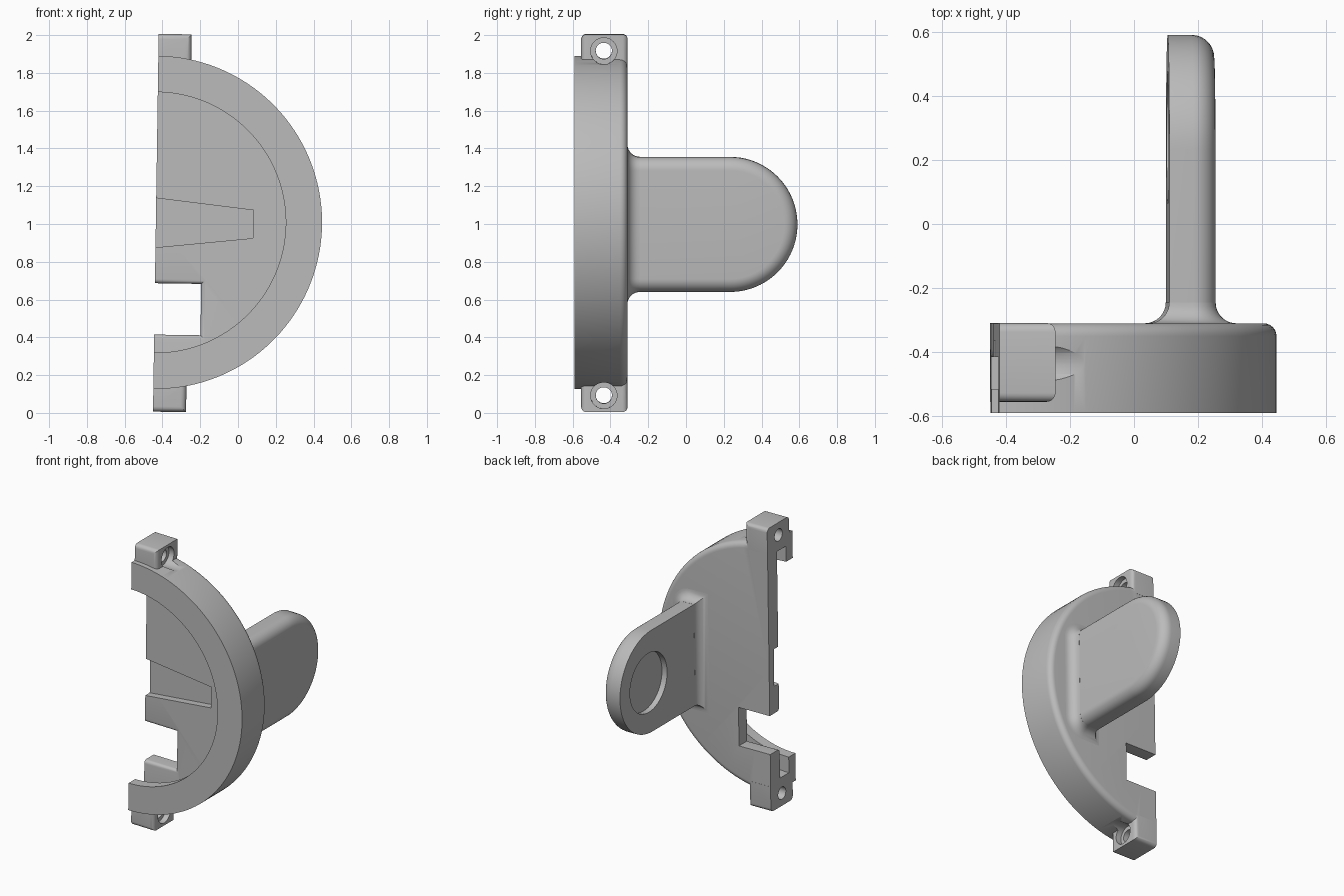
import bpy
import bmesh
from math import sin, cos, pi, radians
from mathutils import Matrix, Vector

cube = bpy.data.objects.get("Cube")
if cube:
    bpy.data.objects.remove(cube, do_unlink=True)

grey = bpy.data.materials.new("light_grey")
grey.use_nodes = True
GREY = (0.5, 0.5, 0.5, 1)
grey.diffuse_color = GREY
grey.node_tree.nodes["Principled BSDF"].inputs["Base Color"].default_value = GREY

CUT_X, BACK, PLATE_FRONT, RIM_FRONT = -0.435, -0.31, -0.415, -0.59
TAB_X0, TAB_X1, TAB_R = 0.105, 0.25, 0.357


def finish(name, bm):
    bmesh.ops.recalc_face_normals(bm, faces=bm.faces)
    mesh = bpy.data.meshes.new(name)
    bm.to_mesh(mesh)
    bm.free()
    mesh.materials.append(grey)
    obj = bpy.data.objects.new(name, mesh)
    bpy.context.collection.objects.link(obj)
    return obj


def loft_mesh(rings):
    """Skin a stack of matching rings and cap both ends."""
    bm = bmesh.new()
    rows = [[bm.verts.new(p) for p in ring] for ring in rings]
    n = len(rows[0])
    for a, b in zip(rows, rows[1:]):
        for i in range(n):
            j = (i + 1) % n
            bm.faces.new((a[i], a[j], b[j], b[i]))
    bm.faces.new(rows[0])
    bm.faces.new(rows[-1])
    bmesh.ops.recalc_face_normals(bm, faces=bm.faces)
    return bm


def box_mesh(x0, x1, y0, y1, z0, z1):
    return loft_mesh([[(x0, y, z0), (x1, y, z0), (x1, y, z1), (x0, y, z1)] for y in (y0, y1)])


def lathe(name, profile, centre, axis, steps):
    """Revolve (radius, distance along axis) points about the x or y axis."""
    bm = bmesh.new()
    c = Vector(centre)
    along = Vector((1, 0, 0)) if axis == "X" else Vector((0, 1, 0))
    out = Vector((0, sin(0.01), cos(0.01))) if axis == "X" else Vector((sin(0.01), 0, cos(0.01)))
    vs = [bm.verts.new(c + along * a + out * r) for r, a in profile]
    es = [bm.edges.new(pair) for pair in zip(vs, vs[1:])]
    bmesh.ops.spin(bm, geom=vs + es, cent=c, axis=along, angle=2 * pi, steps=steps, use_merge=True)
    bmesh.ops.remove_doubles(bm, verts=bm.verts, dist=1e-5)
    return finish(name, bm)


def boolean(target, tools, operation):
    for tool in tools:
        mod = target.modifiers.new("bool", "BOOLEAN")
        mod.operation, mod.solver, mod.object = operation, "EXACT", tool
        bpy.context.view_layer.objects.active = target
        bpy.ops.object.modifier_apply(modifier=mod.name)


def rounded_rect(y, o):
    """Tab cross-section at depth y grown by o, rounded on the outer side."""
    x0, x1, z0, z1 = TAB_X0 - o, TAB_X1 + o, 1 - TAB_R - o, 1 + TAB_R + o
    r = 0.07 + o
    ring = [(x0, y, z1), (x0, y, z0)]
    for cz, start in ((z0 + r, -pi / 2), (z1 - r, 0)):
        for i in range(9):
            t = start + i * pi / 16
            ring.append((x1 - r + r * cos(t), y, cz + r * sin(t)))
    return ring


# Round dish: back plate with an undercut front lip
edge_r = 0.04
profile = [(0, PLATE_FRONT), (0.80, PLATE_FRONT), (0.80, -0.515), (0.69, -0.515),
           (0.69, RIM_FRONT), (0.882, RIM_FRONT)]
profile += [(0.842 + edge_r * cos(t), BACK - edge_r + edge_r * sin(t))
            for t in [i * pi / 12 for i in range(7)]]
profile.append((0, BACK))
dish = lathe("half_dish", profile, (CUT_X - 0.002, 0, 1.002), "Y", 144)

# Screw lugs at both ends of the straight side
lugs, screws = [], []
for side in (1, -1):
    bm = box_mesh(-0.5, -0.26, -0.555, BACK + 0.001, 1.82, 2.0)
    rounded = []
    for e in bm.edges:
        a, b = (v.co for v in e.verts)
        top = min(a.z, b.z) > 1.99 and abs(a.x - b.x) > 0.1
        upright = min(a.x, b.x) > -0.27 and abs(a.z - b.z) > 0.1
        if top or upright:
            rounded.append(e)
    bmesh.ops.bevel(bm, geom=rounded, offset=0.028, segments=5, profile=0.5, affect="EDGES")
    for v in bm.verts:
        v.co.z = 1 + side * (v.co.z - 1)
    lugs.append(finish("lug", bm))
    screws.append(lathe("screw_cutter",
                        [(0, -0.6), (0.043, -0.6), (0.043, -0.30), (0.07, -0.30), (0.07, 0.1), (0, 0.1)],
                        (0, -0.435, 1 + side * 0.912), "X", 40))
boolean(dish, lugs, "UNION")

# Straight cut, latch notch with softened front edge, and tapered recess
half = finish("half_cutter", box_mesh(-2, CUT_X, -1, 1, -1, 3))
soft = 0.022
levels = [(-0.2, 0), (PLATE_FRONT + soft, 0)]
levels += [(PLATE_FRONT + soft * (1 - sin(t)), soft * (1 - cos(t)))
           for t in [i * pi / 10 for i in range(1, 6)]]
levels.append((PLATE_FRONT - 0.05, soft))
notch = finish("notch_cutter", loft_mesh(
    [[(-0.6, y, 0.408 - o), (-0.19 + o, y, 0.408 - o), (-0.19 + o, y, 0.68 + o), (-0.6, y, 0.68 + o)]
     for y, o in levels]))
wedge = finish("recess_cutter", loft_mesh(
    [[(-0.5, y, 0.862), (0.08, y, 0.926), (0.08, y, 1.074), (-0.5, y, 1.138)]
     for y in (PLATE_FRONT - 0.05, PLATE_FRONT + 0.05)]))
cutters = [half, notch, wedge] + screws
boolean(dish, cutters, "DIFFERENCE")

# Grip tab with a round end, softened on its outer side
outline = [(-0.38, 1 - TAB_R)]
outline += [(0.59 - TAB_R + TAB_R * cos(t), 1 + TAB_R * sin(t))
            for t in [-pi / 2 + i * pi / 40 for i in range(41)]]
outline.append((-0.38, 1 + TAB_R))
bm = loft_mesh([[(x, y, z) for y, z in outline] for x in (TAB_X0, TAB_X1)])
rim = [e for e in bm.edges
       if all(v.co.x > TAB_X1 - 0.01 for v in e.verts) and any(v.co.y > -0.37 for v in e.verts)]
bmesh.ops.bevel(bm, geom=rim, offset=0.07, segments=8, profile=0.5, affect="EDGES")
tab = finish("grip_tab", bm)
dimple = lathe("dimple_cutter", [(0, 0), (0.208, 0), (0.208, 0.145), (0, 0.145)],
               (0, 0.27, 1), "X", 64)
boolean(tab, [dimple], "DIFFERENCE")

# Flared foot where the tab meets the plate
flare = 0.065
rings = [rounded_rect(BACK - 0.03, flare)]
rings += [rounded_rect(BACK + flare * (1 - cos(t)), flare * (1 - sin(t)) + 0.0005)
          for t in [i * pi / 16 for i in range(9)]]
foot = finish("tab_foot", loft_mesh(rings))

for helper in lugs + cutters + [dimple]:
    bpy.data.objects.remove(helper, do_unlink=True)

# Slight lean of the whole part, then smooth shading with sharp edges kept
pivot = Matrix.Translation((0, 0, 1))
lean = pivot @ Matrix.Rotation(0.015, 4, "Y") @ pivot.inverted()
for obj in (dish, tab, foot):
    obj.data.transform(lean)
    bpy.ops.object.select_all(action="DESELECT")
    obj.select_set(True)
    bpy.context.view_layer.objects.active = obj
    bpy.ops.object.shade_smooth_by_angle(angle=radians(30))
